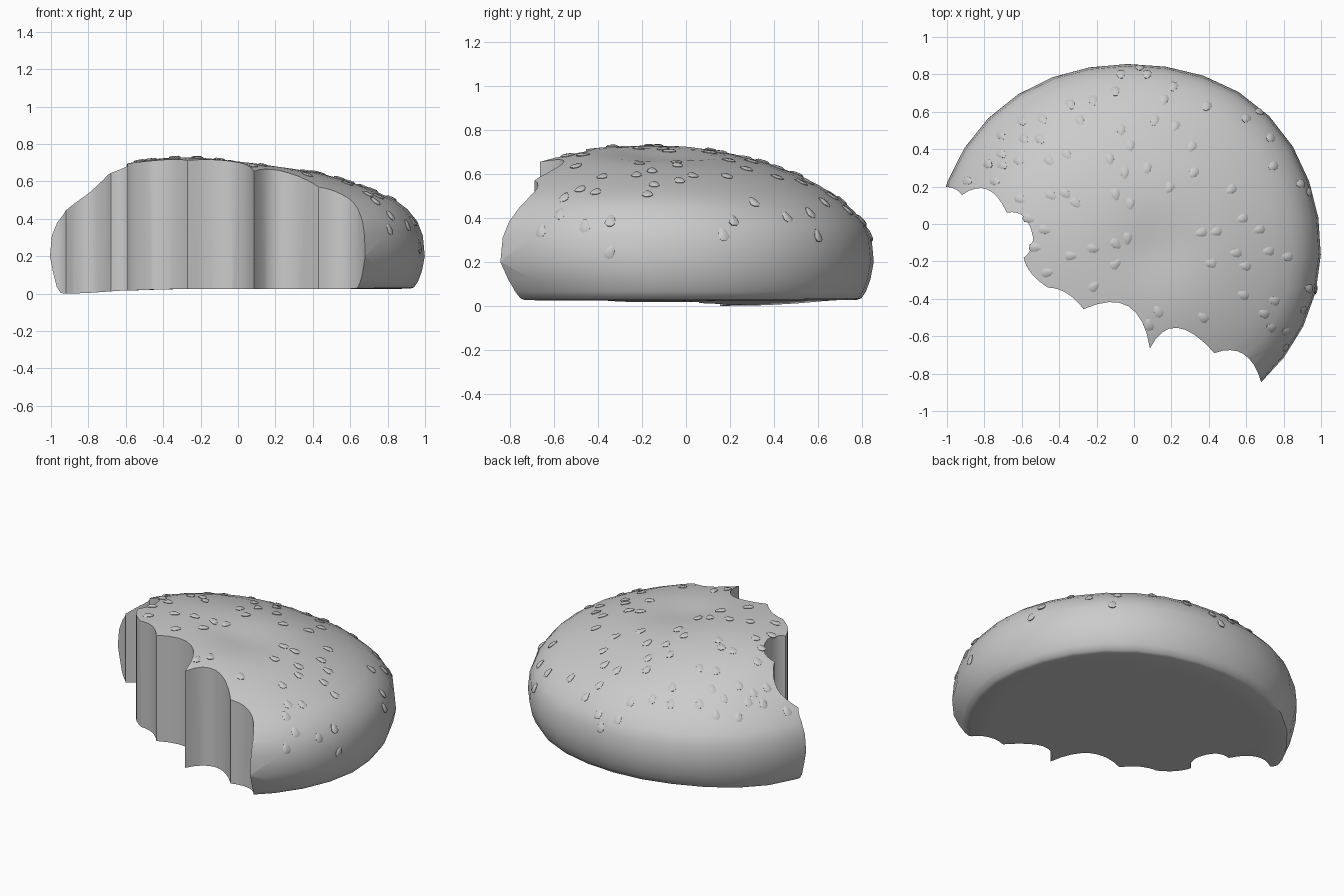
import bpy, bmesh, math
from mathutils import Vector
from mathutils.bvhtree import BVHTree

if "Cube" in bpy.data.objects:
    bpy.data.objects.remove(bpy.data.objects["Cube"])

SEGS = 32
CX, CY = -0.035, -0.165
# dome profile: radius, height
PROFILE = [(0.08, .718), (.16, .716), (.26, .71), (.36, .697), (.46, .678), (.56, .652), (.68, .607),
           (.76, .565), (.85, .507), (.91, .452), (.962, .385), (.99, .31), (1.0, .2), (.985, .12),
           (.965, .065), (.945, .034), (.925, .027), (.8, .025), (.6, .025), (.3, .025)]
# outline irregularities: angle, amount, sharpness
BULGES = [(-60, -.042, 4), (48, .035, 8), (130, .018, 8)]


def dome_point(r, z, a):
    k = 1 + sum(d * max(0, math.cos(a - math.radians(c))) ** p for c, d, p in BULGES)
    if z < .2:  # front undercuts more than the back
        k *= 1 - .06 * max(0, -math.sin(a)) * (.2 - z) / .17
    x = CX + 1.035 * r * k * math.cos(a)
    y = CY + 1.015 * r * k * math.sin(a)
    if z > .3:  # lopsided top with a shallow dent
        top = min(1, max(0, (z - .48) / .17))
        z -= .065 * x * top
        z -= .02 * min(1, max(0, y / .4)) * min(1, (z - .3) / .15)
        z -= .035 * math.exp(-((x - .15) ** 2 + (y + .12) ** 2) / .05)
    elif z < .1:  # sagging left underside
        z -= .027 * min(1, max(0, (-x - .5) / .38))
    return Vector((x, y, z))


def new_object(name, bm):
    bmesh.ops.recalc_face_normals(bm, faces=bm.faces)
    me = bpy.data.meshes.new(name)
    bm.to_mesh(me)
    ob = bpy.data.objects.new(name, me)
    bpy.context.collection.objects.link(ob)
    return ob


def smooth(ob, deg):
    bpy.ops.object.select_all(action='DESELECT')
    ob.select_set(True)
    bpy.context.view_layer.objects.active = ob
    bpy.ops.object.shade_smooth_by_angle(angle=math.radians(deg))


# bun dome
bm = bmesh.new()
rings = [[bm.verts.new(dome_point(r, z, 2 * math.pi * i / SEGS)) for i in range(SEGS)] for r, z in PROFILE]
for lo, hi in zip(rings, rings[1:]):
    for i in range(SEGS):
        j = (i + 1) % SEGS
        bm.faces.new((lo[i], hi[i], hi[j], lo[j]))
for ring, z in ((rings[0], PROFILE[0][1]), (rings[-1], PROFILE[-1][1])):
    tip = bm.verts.new(dome_point(0, z, 0))
    for i in range(SEGS):
        bm.faces.new((tip, ring[i], ring[(i + 1) % SEGS]))
bmesh.ops.recalc_face_normals(bm, faces=bm.faces)
tree = BVHTree.FromBMesh(bm)
bun = new_object("bun_top", bm)

# bite outline: tooth scallops as (deepest point, next cusp)
start = (-1.06, .2)
SCALLOPS = [((-.97, .192), (-.92, .155)), ((-.785, .185), (-.68, .06)), ((-.59, .04), (-.54, -.07)),
            ((-.553, -.135), (-.59, -.18)), ((-.548, -.265), (-.46, -.34)), ((-.36, -.37), (-.27, -.455)),
            ((-.03, -.44), (.085, -.665)), ((.23, -.555), (.43, -.69)), ((.585, -.695), (.68, -.845))]
outline = [Vector(start)]
for apex, cusp in SCALLOPS:
    a, m, b = outline[-1].copy(), Vector(apex), Vector(cusp)
    c = 2 * m - (a + b) / 2
    for k in range(1, 9):
        t = k / 8
        outline.append((1 - t) ** 2 * a + 2 * t * (1 - t) * c + t * t * b)
outline += [Vector((.70, -1.5)), Vector((-1.5, -1.5)), Vector((-1.5, .2))]

bm = bmesh.new()
face = bm.faces.new([bm.verts.new((p.x, p.y, -.5)) for p in outline])
ext = bmesh.ops.extrude_face_region(bm, geom=[face])
bmesh.ops.translate(bm, vec=(0, 0, 2), verts=[v for v in ext['geom'] if isinstance(v, bmesh.types.BMVert)])
cutter = new_object("bite_cutter", bm)
cutter.hide_render = True

# cut the bite away
mod = bun.modifiers.new("bite", 'BOOLEAN')
mod.operation, mod.solver, mod.object = 'DIFFERENCE', 'EXACT', cutter
bpy.context.view_layer.objects.active = bun
bpy.ops.object.modifier_apply(modifier=mod.name)
bpy.data.objects.remove(cutter)
smooth(bun, 38)

# sesame seeds: positions seen from above
SEEDS = [(.03, .835), (-.07, .8), (.07, .8), (.21, .735), (-.1, .71), (-.22, .66), (-.34, .64), (.16, .665),
         (.39, .63), (-.6, .55), (-.49, .56), (-.29, .555), (.11, .555), (.22, .525), (-.07, .505), (.6, .565),
         (.67, .6), (-.71, .475), (-.59, .455), (-.505, .455), (-.02, .42), (.31, .415), (.73, .46), (-.36, .375),
         (-.455, .34), (-.13, .35), (-.71, .375), (-.78, .32), (-.705, .315), (-.62, .34), (-.05, .275), (.07, .3),
         (.32, .275), (.745, .31), (-.89, .23), (-.745, .23), (-.445, .155), (-.37, .165), (-.315, .115), (-.1, .16),
         (-.02, .11), (.19, .195), (.52, .185), (.89, .215), (-.61, .135), (-.565, .03), (-.48, -.03), (.58, .03),
         (-.53, -.125), (-.34, -.17), (-.22, -.13), (-.1, -.105), (-.035, -.075), (.36, -.045), (.44, -.04),
         (.67, -.03), (.545, -.155), (.72, -.145), (.82, -.175), (.41, -.21), (.595, -.225), (-.1, -.215),
         (-.465, -.26), (-.215, -.335), (.585, -.38), (.75, -.41), (.13, -.47), (.08, -.54), (.37, -.5), (.695, -.48)]
SIDE_SEEDS = [(.935, .17), (.935, -.345), (.98, -.35), (.905, -.46), (.735, -.555), (.815, -.575), (.81, -.66)]
# blunt teardrop outline: along, across
DROP = [(.034, .008), (.012, .02), (-.014, .025), (-.03, .012), (-.03, -.012), (-.014, -.025), (.012, -.02),
        (.034, -.008)]

bm = bmesh.new()
for x, y in SEEDS + SIDE_SEEDS:
    hit = None
    p = Vector((x, y, 2))
    while hit is None or n.z < .02:  # nudge inward if off the rim
        hit, n, _, _ = tree.ray_cast(p, Vector((0, 0, -1)))
        p += (Vector((CX, CY, 2)) - p) * .01
    # lay the seed on the slope, narrow end up
    inward = Vector((CX - x, CY - y, 0))
    u = (inward - n * inward.dot(n)).normalized()
    v = n.cross(u)
    rows = []
    for s, h in ((.9, -.004), (1, .003), (.65, .009)):
        rows.append([bm.verts.new(hit + u * a * s + v * b * s + n * h) for a, b in DROP])
    bm.faces.new(rows[0])
    bm.faces.new(rows[-1])
    for lo, hi in zip(rows, rows[1:]):
        for i in range(len(DROP)):
            j = (i + 1) % len(DROP)
            bm.faces.new((lo[i], lo[j], hi[j], hi[i]))
seeds = new_object("sesame_seeds", bm)
smooth(seeds, 60)
